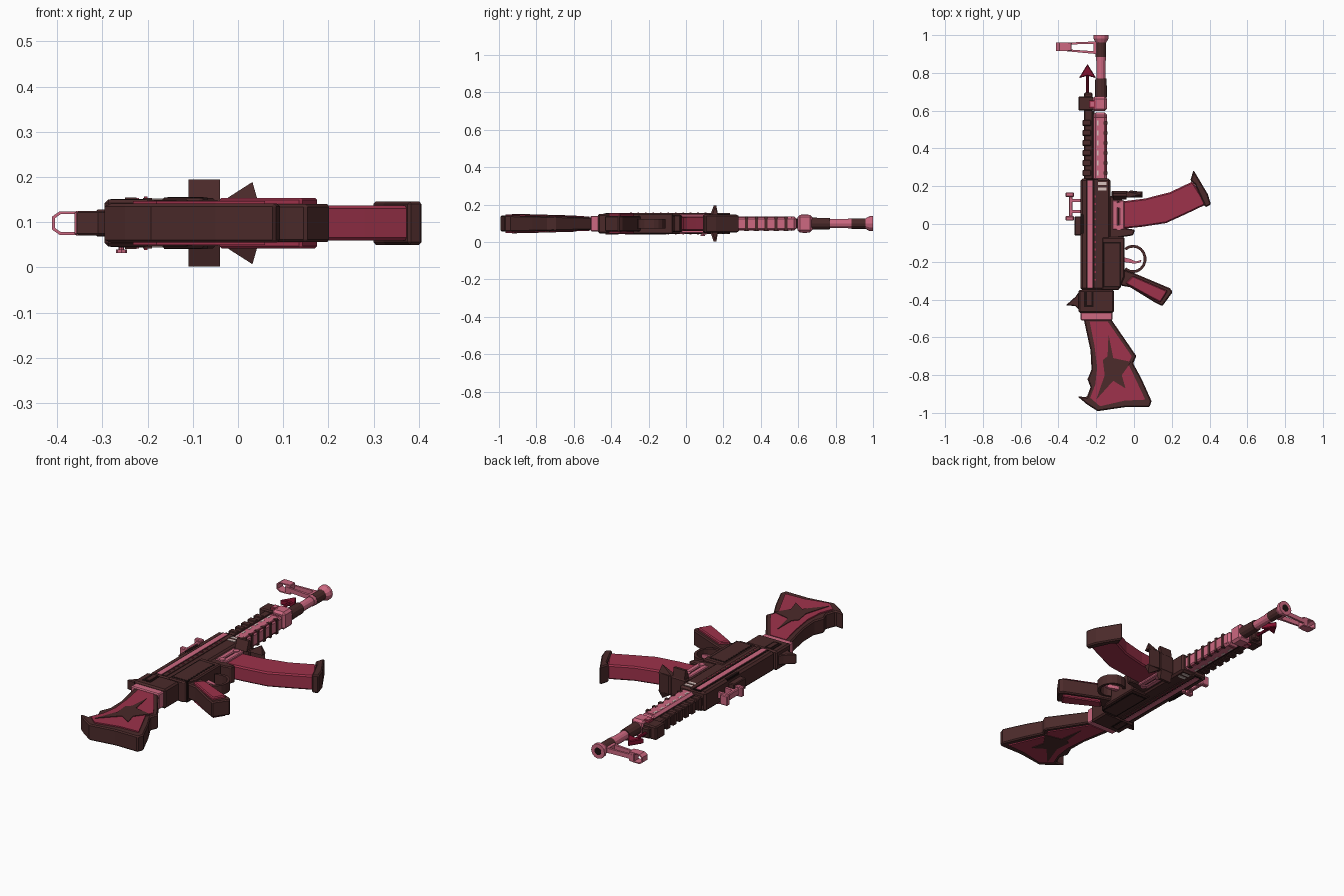
import bpy, bmesh, math
from mathutils import Matrix, Vector

if "Cube" in bpy.data.objects:
    bpy.data.objects.remove(bpy.data.objects["Cube"], do_unlink=True)

MID = .098       # height of the symmetry plane
BARREL = -.175   # x of the barrel line


def material(name, color):
    mat = bpy.data.materials.new(name)
    mat.use_nodes = True
    mat.diffuse_color = (*color, 1)
    shader = next(n for n in mat.node_tree.nodes if n.type == 'BSDF_PRINCIPLED')
    shader.inputs["Base Color"].default_value = (*color, 1)
    shader.inputs["Roughness"].default_value = .7
    return mat


brown = material("dark_brown", (.07, .023, .023))
crimson = material("crimson", (.34, .032, .07))
pink = material("dusty_pink", (.61, .14, .22))
blood = material("deep_red", (.22, .005, .026))
pale = material("pale_cream", (.68, .54, .51))
black = material("near_black", (.012, .005, .005))


def finish(name, bm, mat, bevel=0):
    bmesh.ops.recalc_face_normals(bm, faces=bm.faces)
    mesh = bpy.data.meshes.new(name)
    bm.to_mesh(mesh)
    bm.free()
    mesh.materials.append(mat)
    obj = bpy.data.objects.new(name, mesh)
    bpy.context.collection.objects.link(obj)
    if bevel:
        mod = obj.modifiers.new("chamfer", 'BEVEL')
        mod.width, mod.segments = bevel, 1
        mod.limit_method, mod.angle_limit = 'ANGLE', math.radians(50)
    return obj


def prism(name, outline, low, high, mat, axis='Z', bevel=0):
    """Extrude a flat outline along an axis."""
    place = {'Z': lambda a, b, h: (a, b, h),
             'Y': lambda a, b, h: (a, h, b),
             'X': lambda a, b, h: (h, a, b)}[axis]
    bm = bmesh.new()
    bottom = [bm.verts.new(place(a, b, low)) for a, b in outline]
    top = [bm.verts.new(place(a, b, high)) for a, b in outline]
    bm.faces.new(bottom[::-1])
    bm.faces.new(top)
    for i in range(len(outline)):
        j = (i + 1) % len(outline)
        bm.faces.new((bottom[i], bottom[j], top[j], top[i]))
    return finish(name, bm, mat, bevel)


def slab(name, outline, half, mat, bevel=0):
    """Outline with equal thickness on both sides of the symmetry plane."""
    return prism(name, outline, MID - half, MID + half, mat, bevel=bevel)


def block(name, left, right, back, front, half, mat, bevel=0):
    return slab(name, [(left, back), (right, back), (right, front), (left, front)],
                half, mat, bevel)


def tube(name, x, start, end, r_start, r_end, mat, sides=12):
    bm = bmesh.new()
    turn = Matrix.Translation((x, (start + end) / 2, MID)) @ Matrix.Rotation(-math.pi / 2, 4, 'X')
    bmesh.ops.create_cone(bm, cap_ends=True, segments=sides, radius1=r_start,
                          radius2=r_end, depth=end - start, matrix=turn)
    return finish(name, bm, mat)


def thin_to_neck(obj):
    """Narrow the stock parts towards the receiver."""
    for v in obj.data.vertices:
        amount = min(1, max(0, (-.5 - v.co.y) / .4))
        v.co.z = MID + (v.co.z - MID) * (.78 + .22 * amount)


# Stock: body, side panels and thorn inlay
stock = [(-.267, -.5), (-.124, -.5), (.013, -.7), (-.005, -.737), (.04, -.82),
         (.093, -.938), (.082, -.97), (-.05, -.97), (-.193, -.991), (-.25, -.954),
         (-.3, -.912), (-.25, -.917), (-.23, -.864), (-.246, -.822),
         (-.225, -.77), (-.23, -.67)]
panel = [(-.235, -.515), (-.14, -.515), (-.012, -.7), (-.03, -.74), (.06, -.93),
         (-.05, -.935), (-.18, -.965), (-.232, -.92), (-.205, -.85), (-.195, -.76), (-.21, -.64)]
thorns = [(-.135, -.585), (-.11, -.71), (-.015, -.73), (-.065, -.8), (-.045, -.87),
          (-.11, -.83), (-.2, -.93), (-.155, -.8), (-.165, -.72), (-.14, -.7)]
thin_to_neck(slab("stock", stock, .043, brown, .006))
thin_to_neck(slab("stock_panel", panel, .049, crimson))
thin_to_neck(slab("stock_thorn_inlay", thorns, .052, brown))
block("stock_collar", -.283, -.114, -.51, -.465, .042, pink, .005)

# Receiver
block("rear_receiver", -.295, -.105, -.47, -.35, .052, brown, .008)
slab("rear_spur", [(-.285, -.35), (-.31, -.385), (-.36, -.43), (-.31, -.435), (-.285, -.46)],
     .027, brown, .004)
block("rear_groove", -.265, -.215, -.44, -.36, .0535, black)
block("rear_ridge", -.25, -.225, -.43, -.36, .057, brown)
block("upper_receiver", -.283, -.125, -.35, .24, .052, brown, .01)
slab("lower_receiver", [(-.17, -.35), (-.08, -.35), (-.05, -.28), (-.05, -.07), (-.17, -.07)],
     .056, brown, .006)
block("lower_receiver_seam", -.164, -.068, -.335, -.095, .0568, black)
block("lower_receiver_plate", -.156, -.076, -.327, -.103, .0576, brown)
block("slide_channel", -.255, -.205, -.34, .235, .0535, black)
block("slide_strip", -.246, -.219, -.34, .23, .056, pink)
block("slide_rail", -.21, -.19, -.34, .235, .056, brown)
block("ejection_port", -.282, -.265, -.05, .05, .053, black)
for y in (.185, .215):
    block("receiver_mark", -.195, -.145, y - .008, y + .008, .0545, pale)
for i in range(12):
    block("slide_stud", -.208, -.2, -.3 + i * .04, -.29 + i * .04, .059, crimson)

# Magazine well with its latch bars
slab("magazine_well", [(-.13, -.08), (-.005, -.06), (.005, -.03), (-.06, -.02),
                       (-.06, .13), (-.13, .15)], .045, brown, .005)
for x in (-.1, -.065):
    block("well_bar", x - .014, x + .014, -.03, .125, .051, pink, .004)
for y in (-.02, .1):
    bm = bmesh.new()
    bmesh.ops.create_cone(bm, cap_ends=True, segments=8, radius1=.016, radius2=.016,
                          depth=.11, matrix=Matrix.Translation((-.08, y, MID)))
    finish("well_pin", bm, pink)

# Magazine and its end cap
slab("magazine", [(-.06, -.025), (.04, -.015), (.17, .005), (.28, .055), (.385, .105),
                  (.31, .225), (.19, .168), (.06, .135), (-.06, .12)], .039, crimson, .007)
slab("magazine_cap", [(.378, .088), (.408, .103), (.39, .16), (.315, .285), (.298, .23),
                      (.322, .21)], .048, brown, .006)

# Side thorns and the bridge that carries them
block("thorn_bridge", -.12, -.03, .14, .175, .05, brown, .005)
slab("thorn_spur", [(-.06, .145), (.01, .155), (.042, .17), (-.02, .178)], .05, brown)
for side in (1, -1):
    base, tip = MID + side * .045, MID + side * .096
    ridge = prism("side_thorn", [(.13, base), (.172, base), (.162, tip), (.148, tip)],
                  -.11, -.04, brown, 'X')
    bm = bmesh.new()
    corners = [bm.verts.new(p) for p in ((-.04, .14, base), (.045, .14, base),
                                         (.045, .172, base), (-.04, .172, base))]
    apex = bm.verts.new((.032, .155, tip - side * .005))
    bm.faces.new(corners)
    for i in range(4):
        bm.faces.new((corners[i], corners[i - 1], apex))
    finish("pointed_thorn", bm, brown)

# Pistol grip
slab("grip", [(-.1, -.32), (-.06, -.24), (0, -.26), (.19, -.34), (.205, -.36),
              (.15, -.435), (.105, -.412), (-.02, -.335)], .042, brown, .006)
slab("grip_panel", [(-.045, -.315), (-.005, -.275), (.178, -.355), (.14, -.415),
                    (.1, -.395)], .056, crimson, .005)

# Trigger guard as an open loop, and the trigger
loop = [(math.radians(a), r) for r, span in ((.075, range(-130, 131, 20)), (.06, range(130, -131, -20)))
        for a in span]
slab("trigger_guard", [(-.005 + r * .95 * math.cos(a), -.185 + r * math.sin(a)) for a, r in loop],
     .026, brown)
slab("trigger", [(-.06, -.175), (-.02, -.185), (.01, -.198), (.04, -.19), (.035, -.203),
                 (.005, -.21), (-.06, -.2)], .01, pink)

# Rear sight on the left edge
block("sight_mount", -.315, -.28, -.06, .04, .03, brown, .004)
block("sight_rail", -.345, -.325, .03, .16, .018, pink, .004)
for y in (.03, .155):
    block("sight_end", -.362, -.318, y - .012, y + .012, .027, pink, .004)
for y in (.065, .125):
    block("sight_bracket", -.33, -.275, y - .008, y + .008, .016, pink)
bm = bmesh.new()
for radius, height, z in ((.006, .03, .048), (.012, .008, .036)):
    bmesh.ops.create_cone(bm, cap_ends=True, segments=8, radius1=radius, radius2=radius,
                          depth=height, matrix=Matrix.Translation((-.258, .09, z)))
finish("side_screw", bm, pink)

# Handguard and notched gas tube
block("handguard", -.215, -.143, .23, .59, .038, pink, .012)
block("handguard_rim", -.212, -.146, .555, .575, .0395, crimson, .01)
block("handguard_band", -.157, -.149, .26, .54, .036, crimson)
block("gas_tube", -.265, -.22, .23, .695, .027, brown, .006)
block("tube_core", -.225, -.21, .23, .6, .025, black)
for i in range(6):
    y = .27 + i * .053
    block("tube_lug", -.273, -.228, y - .015, y + .015, .031, brown, .003)
    block("vent", -.197, -.188, y - .014, y + .014, .039, pale)
    block("guard_notch", -.162, -.14, y - .008, y + .008, .0392, brown)

# Gas block
block("gas_block", -.22, -.143, .597, .675, .047, pink, .012)
block("gas_block_side", -.295, -.215, .6, .675, .036, brown, .006)
block("gas_block_window", -.238, -.205, .615, .655, .0475, crimson)
block("gas_block_button", -.23, -.213, .623, .647, .049, pink)

# Barrel segments
for name, start, end, r1, r2, mat in (
        ("barrel_sleeve", .67, .77, .032, .03, brown),
        ("barrel", .765, .89, .024, .024, pink),
        ("barrel_ring", .865, .885, .027, .027, pink),
        ("barrel_tip", .885, .965, .028, .028, brown),
        ("muzzle_flare", .96, .982, .028, .04, pink),
        ("muzzle_rim", .982, 1, .04, .04, pink)):
    tube(name, BARREL, start, end, r1, r2, mat)
tube("muzzle_bore", BARREL, .99, 1.001, .02, .02, black)

# Arrow rod in front of the gas tube
tube("arrow_rod", -.246, .69, .79, .008, .008, blood, 8)
slab("arrow_head", [(-.292, .772), (-.246, .785), (-.2, .772), (-.246, .847)], .014, blood, .004)

# Front sight: slotted arm with an open frame at the end
slab("sight_arm_upper", [(-.36, .95), (-.17, .955), (-.17, .968), (-.36, .96)], .012, pink)
slab("sight_arm_lower", [(-.36, .915), (-.17, .897), (-.17, .912), (-.36, .925)], .012, pink)
block("sight_arm_root", -.215, -.17, .9, .965, .014, pink)
block("sight_arm_end", -.362, -.33, .916, .96, .026, pink, .003)
half_frame = [(-.35, .026), (-.395, .026), (-.412, .014)]
half_inner = [(-.405, .011), (-.392, .02), (-.35, .02)]
frame = (half_frame + [(x, -z) for x, z in half_frame[::-1]]
         + [(x, -z) for x, z in half_inner[::-1]] + half_inner)
prism("sight_frame", [(x, MID + z) for x, z in frame], .916, .96, pink, 'Y')
